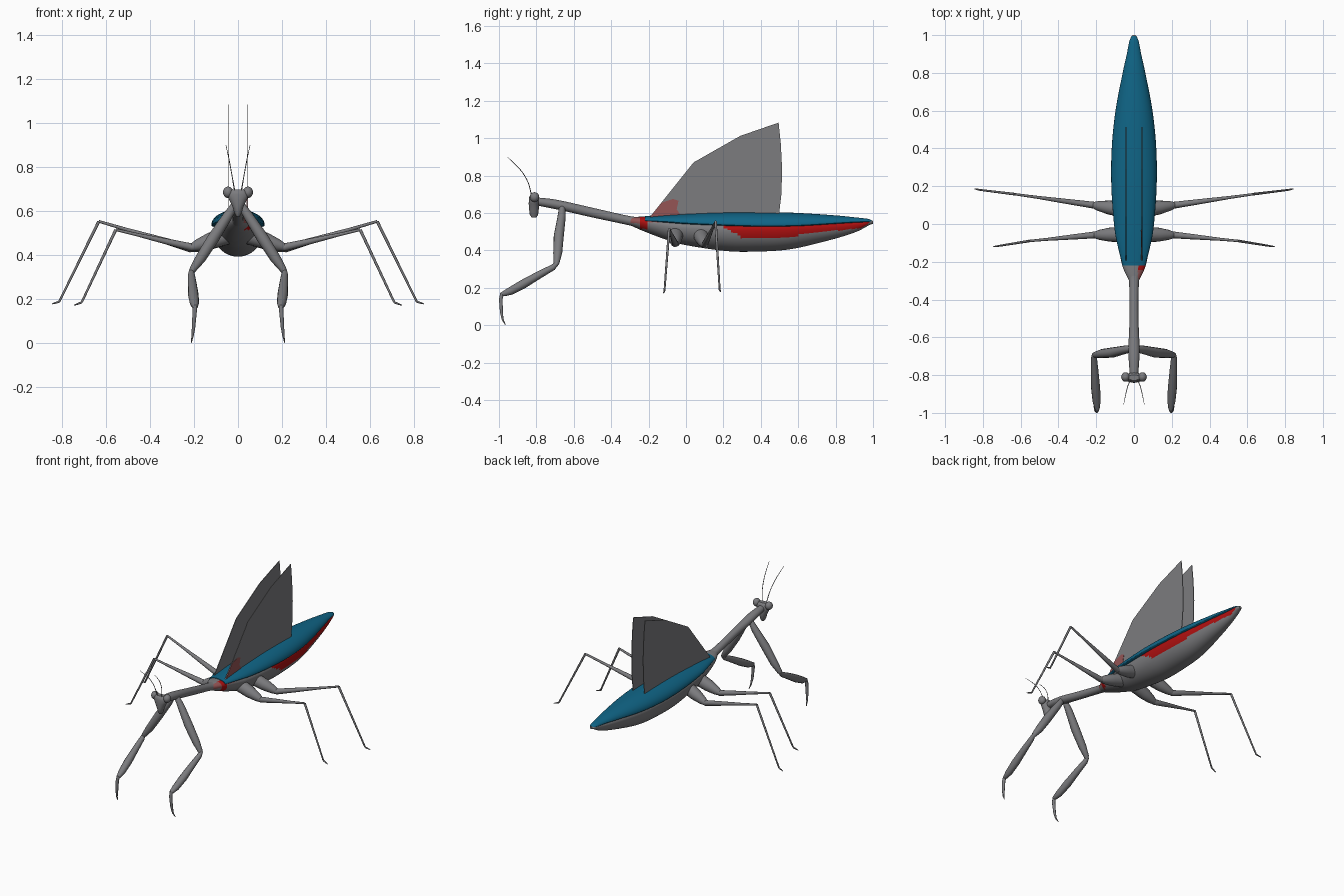
import bpy, bmesh, math
from mathutils import Vector

if "Cube" in bpy.data.objects:
    bpy.data.objects.remove(bpy.data.objects["Cube"])


def material(name, rgb):
    m = bpy.data.materials.new(name)
    m.use_nodes = True
    m.diffuse_color = (*rgb, 1)
    m.node_tree.nodes["Principled BSDF"].inputs["Base Color"].default_value = (*rgb, 1)
    return m


grey = material("grey shell", (.2, .2, .21))
blue = material("teal blue", (.005, .13, .24))
red = material("deep red", (.42, .005, .005))
pink = material("dusty red", (.3, .09, .09))


def finish(name, bm, mats, rule=None):
    bmesh.ops.recalc_face_normals(bm, faces=bm.faces)
    for f in bm.faces:
        f.smooth = len(f.verts) < 5
        if rule:
            f.material_index = rule(f.calc_center_median())
    me = bpy.data.meshes.new(name)
    bm.to_mesh(me)
    bm.free()
    for m in mats:
        me.materials.append(m)
    ob = bpy.data.objects.new(name, me)
    bpy.context.collection.objects.link(ob)
    return ob


def loft(name, rings, mats, rule=None):
    bm = bmesh.new()
    loops = [[bm.verts.new(p) for p in ring] for ring in rings]
    for a, b in zip(loops, loops[1:]):
        for i in range(len(a)):
            j = (i + 1) % len(a)
            bm.faces.new((a[i], a[j], b[j], b[i]))
    bm.faces.new(loops[0])
    bm.faces.new(loops[-1])
    return finish(name, bm, mats, rule)


def smooth_stations(keys, steps):
    """Catmull-Rom samples through rows of numbers."""
    k = [keys[0]] + list(keys) + [keys[-1]]
    out = []
    for a, b, c, d in zip(k, k[1:], k[2:], k[3:]):
        for s in range(steps):
            t = s / steps
            out.append([q + .5 * t * (r - p + t * (2*p - 5*q + 4*r - u + t * (3*(q - r) + u - p)))
                        for p, q, r, u in zip(a, b, c, d)])
    return out + [list(keys[-1])]


def hull(name, keys, steps, mats, rule=None, n=48):
    """Loft along y; each station is y, top, widest height, bottom, half width."""
    rings = []
    for y, top, wide, bot, rx in smooth_stations(keys, steps):
        ring = []
        for i in range(n):
            a = math.tau * i / n
            s = math.sin(a)
            ring.append((rx * math.cos(a), y, wide + s * (top - wide if s > 0 else wide - bot)))
        rings.append(ring)
    return loft(name, rings, mats, rule)


def tube(name, pts, n=12):
    """Tapered limb through points x, y, z, radius."""
    p = [Vector(q[:3]) for q in pts]
    rings, rot, last = [], None, None
    for i, q in enumerate(pts):
        t = (p[min(i + 1, len(p) - 1)] - p[max(i - 1, 0)]).normalized()
        rot = last.rotation_difference(t) @ rot if last else t.to_track_quat('Z', 'Y')
        last = t
        rings.append([p[i] + rot @ Vector((q[3] * math.cos(math.tau * k / n),
                                           q[3] * math.sin(math.tau * k / n), 0)) for k in range(n)])
    return loft(name, rings, [grey])


# Abdomen with a red flank on its left side
def flank(c):
    if c.x < .02:
        return 0
    if c.y < -.2:
        return 1 if c.y > -.24 and c.z > .515 else 2 if c.z > .545 else 0
    if c.y < -.05:
        return 2 if c.z > .55 else 0
    edge = .47 if c.y < .6 else .49 + .1 * max(0, c.y - .65)
    return 1 if c.y > .2 and c.z > max(edge, .52 - .5 * (c.y - .2)) else 0


hull("abdomen", [(-.3, .578, .557, .535, .026), (-.22, .58, .55, .5, .062), (-.1, .575, .53, .455, .085),
                 (0, .57, .52, .428, .1), (.2, .57, .51, .398, .112), (.35, .57, .51, .393, .113),
                 (.55, .57, .51, .405, .1), (.75, .565, .52, .45, .066), (.9, .56, .535, .495, .036),
                 (.98, .56, .55, .535, .02), (1, .558, .55, .542, .008)], 8, [grey, red, pink], flank)

# Folded wing cover along the back
hull("wing_cover", [(-.22, .583, .56, .55, .06), (-.1, .592, .555, .542, .09), (0, .598, .547, .535, .106),
                    (.2, .606, .538, .526, .12), (.4, .606, .532, .521, .118), (.6, .6, .535, .524, .098),
                    (.8, .587, .547, .538, .06), (.9, .577, .553, .545, .038), (.97, .569, .555, .548, .024),
                    (.995, .56, .555, .55, .01)], 5, [blue])

# Long thorax
hull("thorax", [(-.82, .685, .665, .645, .02), (-.72, .675, .65, .625, .028), (-.64, .66, .635, .608, .029),
                (-.5, .628, .602, .576, .024), (-.3, .583, .558, .533, .027), (-.24, .58, .553, .515, .05)],
     4, [grey], n=20)

# Triangular head, lofted upwards
head = []
for z, rx, ry in [(.575, .008, .012), (.59, .016, .022), (.62, .025, .026), (.65, .04, .028),
                  (.675, .052, .027), (.69, .045, .024), (.698, .03, .015)]:
    head.append([(rx * math.cos(math.tau * i / 20), -.813 + ry * math.sin(math.tau * i / 20), z)
                 for i in range(20)])
loft("head", head, [grey])


def plate(name, outline, x, mat, thick):
    bm = bmesh.new()
    sides = [[bm.verts.new((x + d, y, z)) for y, z in outline] for d in (-thick / 2, thick / 2)]
    for s in sides:
        bm.faces.new(s)
    for i in range(len(outline)):
        j = (i + 1) % len(outline)
        bm.faces.new((sides[0][i], sides[0][j], sides[1][j], sides[1][i]))
    ob = finish(name, bm, [mat])
    for f in ob.data.polygons:
        f.use_smooth = False


wing = [(-.2, .57), (.04, .87), (.29, 1.012), (.495, 1.083), (.507, .97), (.514, .83), (.51, .7), (.495, .57)]

for side, s in (("left", 1), ("right", -1)):
    # Raised hind wing
    plate(side + "_wing", wing, s * .042, grey, .004)

    # Eye
    bm = bmesh.new()
    bmesh.ops.create_uvsphere(bm, u_segments=16, v_segments=10, radius=1)
    for v in bm.verts:
        v.co = Vector((s * .045, -.81, .685)) + Vector((v.co.x * .023, v.co.y * .025, v.co.z * .026))
    finish(side + "_eye", bm, [grey])

    # Antenna
    feeler = [(s * .015, -.825, .69, .003), (s * .028, -.845, .765, .002),
              (s * .04, -.885, .83, .002), (s * .055, -.955, .9, .001)]
    tube(side + "_antenna", smooth_stations(feeler, 4), 6)

    # Grasping front leg: upper arm, spiny forearm, claw
    tube(side + "_front_upper_leg", [(s * .01, -.662, .635, .016), (s * .045, -.665, .58, .022),
                                     (s * .11, -.68, .48, .027), (s * .17, -.686, .385, .024),
                                     (s * .205, -.692, .335, .016), (s * .213, -.696, .318, .01)])
    tube(side + "_front_forearm", [(s * .212, -.688, .332, .01), (s * .212, -.71, .31, .016),
                                   (s * .208, -.78, .272, .02), (s * .203, -.87, .22, .024),
                                   (s * .198, -.94, .182, .021), (s * .195, -.975, .168, .014),
                                   (s * .195, -.99, .165, .008)])
    tube(side + "_front_claw", [(s * .195, -.983, .172, .01), (s * .197, -.99, .14, .01),
                                (s * .202, -.987, .07, .008), (s * .207, -.98, .03, .005),
                                (s * .212, -.965, .002, .002)])

    # Two pairs of walking legs
    for pair, hip, coxa, knee, ankle, toe in (
            ("middle", (.05, -.055, .49), (.21, -.058, .435), (.555, -.09, .515),
             (.71, -.115, .185), (.745, -.12, .172)),
            ("hind", (.05, .075, .49), (.215, .1, .43), (.632, .158, .553),
             (.812, .18, .188), (.845, .186, .178))):
        h, c, k, a, t = [Vector((s * q[0], q[1], q[2])) for q in (hip, coxa, knee, ankle, toe)]
        tube(f"{side}_{pair}_hip", [(*h, .042), (*h.lerp(c, .5), .037), (*h.lerp(c, .85), .026), (*c, .017)], 16)
        tube(f"{side}_{pair}_thigh", [(*h.lerp(c, .8), .012), (*c, .018), (*c.lerp(k, .3), .014),
                                      (*c.lerp(k, .7), .008), (*k, .006)])
        tube(f"{side}_{pair}_shin", [(*k, .007), (*k.lerp(a, .5), .006), (*a, .005)])
        tube(f"{side}_{pair}_foot", [(*a, .005), (*a.lerp(t, .6), .004), (*t, .002)])

# Red marking at the foot of the left wing
plate("wing_marking", [(-.195, .575), (-.13, .655), (-.07, .675), (-.04, .665), (-.05, .62), (-.02, .575)],
      .042, pink, .008)
